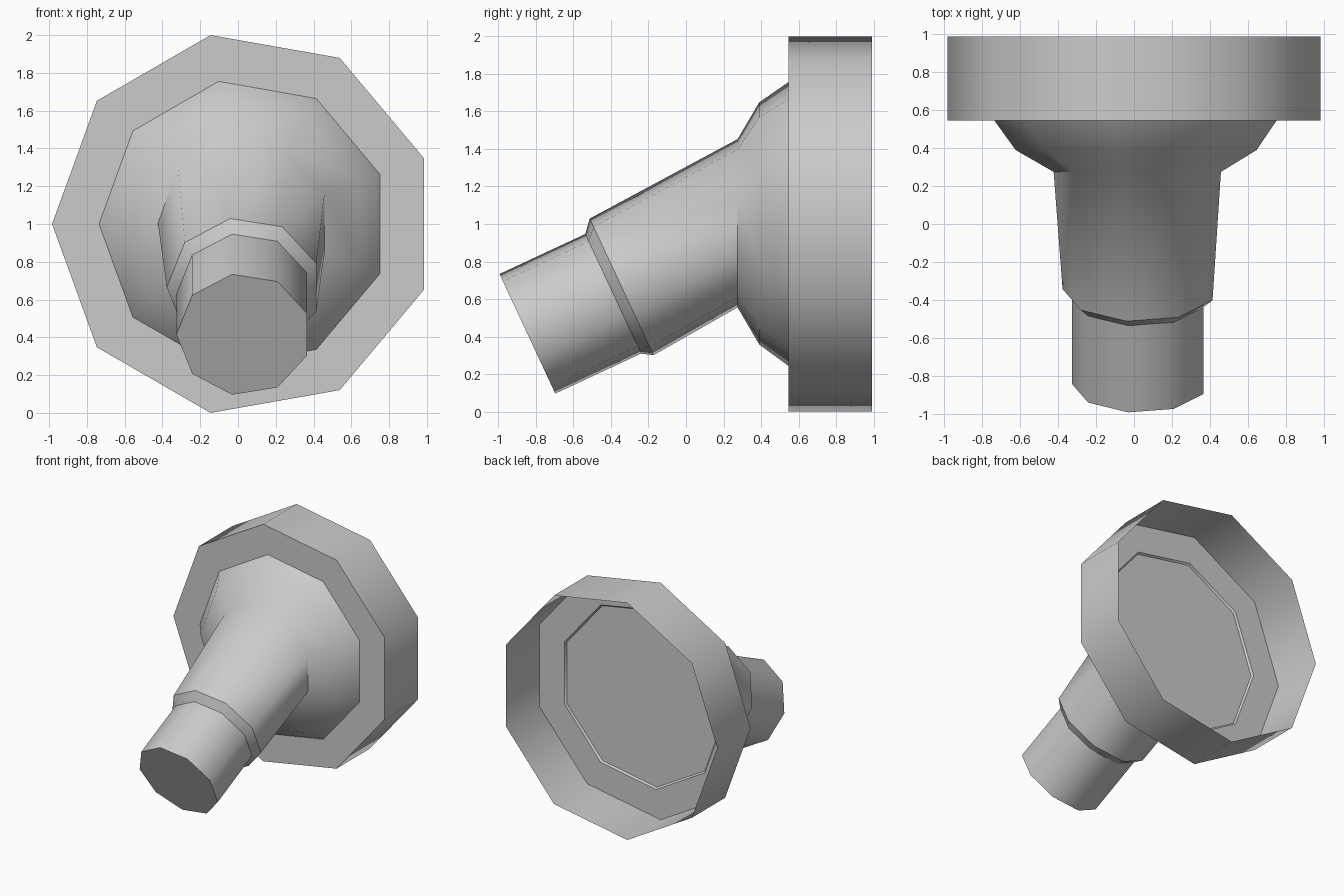
import bpy, bmesh, math
from mathutils import Vector

if "Cube" in bpy.data.objects:
    bpy.data.objects.remove(bpy.data.objects["Cube"], do_unlink=True)

SIDES = 9
OFFSET_X = 0.031
TILT = math.radians(25)

grey = bpy.data.materials.new("light grey")
grey.use_nodes = True
colour = (0.6, 0.6, 0.6, 1)
grey.diffuse_color = colour
grey.node_tree.nodes["Principled BSDF"].inputs["Base Color"].default_value = colour


def add_ring(bm, y, z, radius, tilt=0.0):
    """Nine-sided ring around a centre, leaning forward by tilt."""
    up = Vector((0, -math.sin(tilt), math.cos(tilt)))
    centre = Vector((OFFSET_X, y, z))
    ring = []
    for i in range(SIDES):
        a = math.pi + math.tau * i / SIDES
        side = Vector((math.cos(a) * radius, 0, 0))
        ring.append(bm.verts.new(centre + side + up * math.sin(a) * radius))
    return ring


def build(name, profile, sharp=(), front_cap=False, back_cap=False):
    """Skin rings listed from back to front, with optional end caps."""
    bm = bmesh.new()
    rings = [add_ring(bm, *p) for p in profile]
    for a, b in zip(rings, rings[1:]):
        for i in range(SIDES):
            j = (i + 1) % SIDES
            bm.faces.new((a[i], a[j], b[j], b[i]))
    if front_cap:
        bm.faces.new(rings[-1])
    if back_cap:
        bm.faces.new(rings[0][::-1])
    for k in sharp:
        for i in range(SIDES):
            edge = bm.edges.get((rings[k][i], rings[k][(i + 1) % SIDES]))
            edge.smooth = False
    mesh = bpy.data.meshes.new(name)
    bm.to_mesh(mesh)
    bm.free()
    mesh.materials.append(grey)
    obj = bpy.data.objects.new(name, mesh)
    bpy.context.collection.objects.link(obj)
    bpy.ops.object.select_all(action="DESELECT")
    obj.select_set(True)
    bpy.context.view_layer.objects.active = obj
    bpy.ops.object.shade_smooth_by_angle(angle=math.radians(44), keep_sharp_edges=True)
    return obj


# Thin outer wall and its flat shoulder
build("rim_shell", [(0.99, 1, 1.0154), (0.545, 1, 1.0154), (0.545, 1, 0.767)], sharp=[1])

# Bell, tapering neck, collar step and straight end
build("bell_and_neck", [
    (0.545, 1, 0.767),
    (0.39, 1.003, 0.655),
    (0.275, 1.004, 0.455),
    (-0.343, 0.665, 0.408, TILT),
    (-0.388, 0.628, 0.357, TILT),
    (-0.845, 0.415, 0.357, TILT),
], sharp=[3, 4, 5], front_cap=True)

# Slightly recessed plate closing the bell
build("face_plate", [(0.53, 1, 0.754)], back_cap=True)
